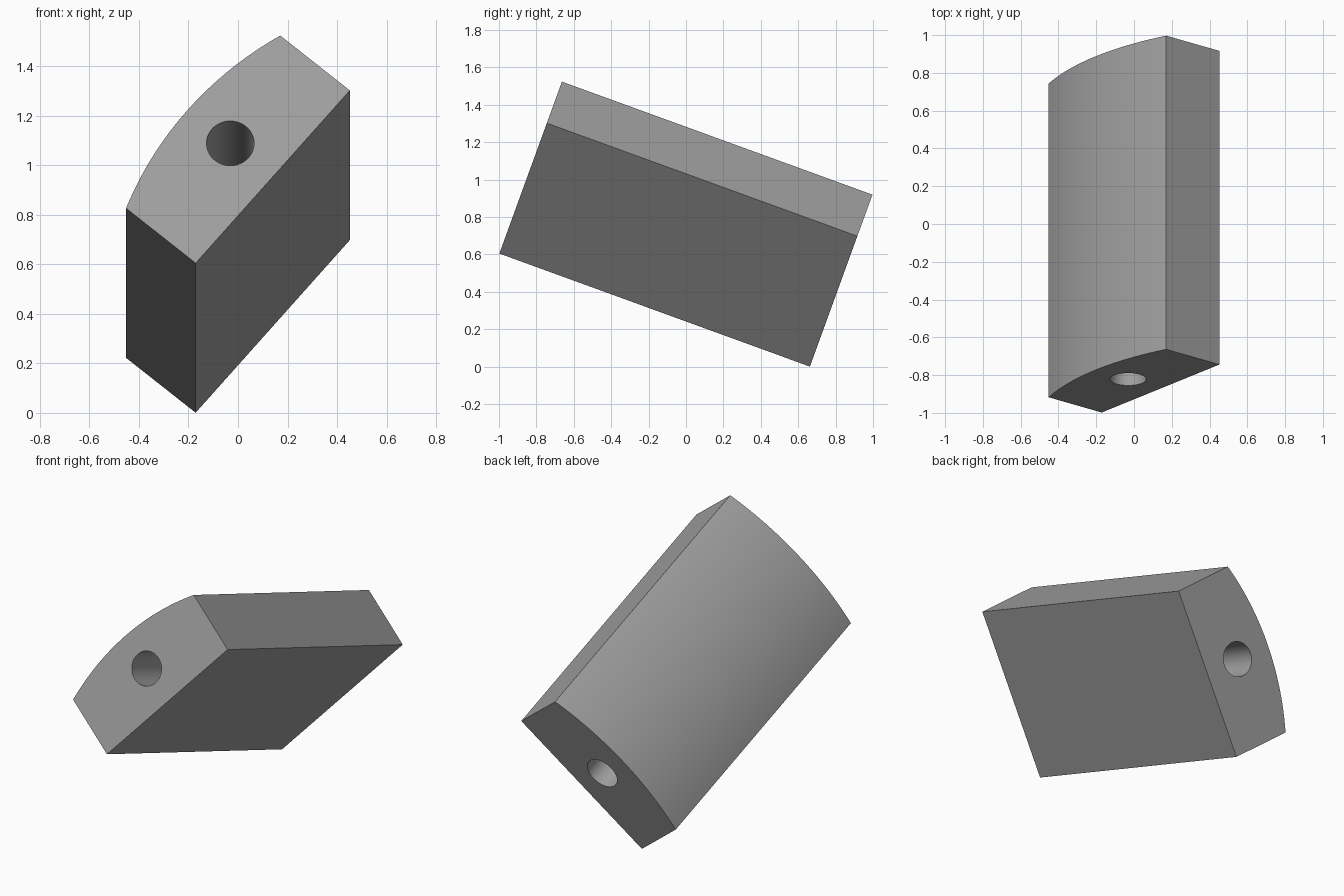
import bpy, bmesh, math
from mathutils import Matrix, Vector

if "Cube" in bpy.data.objects:
    bpy.data.objects.remove(bpy.data.objects["Cube"])

WIDTH, SIDE, SAG, LENGTH = 0.969, 0.367, 0.081, 1.767
HOLE_R = 0.096

# Placement: long axis tips 20 degrees, profile rolls 50 degrees about it
tilt, roll = math.radians(20), math.radians(50)
u = Vector((1, 0, 0))
v = Vector((0, math.sin(tilt), math.cos(tilt)))
s = u * math.cos(roll) + v * math.sin(roll)
t = -u * math.sin(roll) + v * math.cos(roll)
axis = s.cross(t)
corner = Vector((-0.171, -0.998, 0.605))      # lower front corner
place = Matrix((s, t, axis)).transposed().to_4x4()
place.translation = corner - axis * LENGTH


def prism(name, outline, z0, z1):
    """Extrude a closed outline along local z."""
    bm = bmesh.new()
    base = bm.faces.new([bm.verts.new((x, y, z0)) for x, y in outline])
    new = bmesh.ops.extrude_face_region(bm, geom=[base])["geom"]
    bmesh.ops.translate(bm, vec=(0, 0, z1 - z0),
                        verts=[e for e in new if isinstance(e, bmesh.types.BMVert)])
    bmesh.ops.recalc_face_normals(bm, faces=bm.faces)
    mesh = bpy.data.meshes.new(name)
    bm.to_mesh(mesh)
    bm.free()
    obj = bpy.data.objects.new(name, mesh)
    bpy.context.collection.objects.link(obj)
    obj.matrix_world = place
    return obj


grey = bpy.data.materials.new("plain_grey")
grey.diffuse_color = (0.35, 0.35, 0.35, 1)
grey.use_nodes = True
grey.node_tree.nodes["Principled BSDF"].inputs["Base Color"].default_value = grey.diffuse_color

# Block: rectangle with a shallow arc for its top edge
radius = ((WIDTH / 2) ** 2 + SAG ** 2) / (2 * SAG)
half = math.asin(WIDTH / 2 / radius)
cy = SIDE + SAG - radius
SEG = 40
outline = [(0, 0), (WIDTH, 0)]
for i in range(SEG + 1):
    a = half - 2 * half * i / SEG
    outline.append((WIDTH / 2 + radius * math.sin(a), cy + radius * math.cos(a)))
block = prism("curved_block", outline, 0, LENGTH)
block.data.materials.append(grey)

# Bore: round hole through the full length
hole = [(WIDTH / 2 + HOLE_R * math.cos(2 * math.pi * i / 64),
         (SIDE + SAG) / 2 + HOLE_R * math.sin(2 * math.pi * i / 64)) for i in range(64)]
cutter = prism("bore_cutter", hole, -0.1, LENGTH + 0.1)
cutter.data.materials.append(grey)
cutter.hide_render = True

mod = block.modifiers.new("bore", 'BOOLEAN')
mod.operation = 'DIFFERENCE'
mod.solver = 'EXACT'
mod.object = cutter
bpy.context.view_layer.objects.active = block
block.select_set(True)
bpy.ops.object.modifier_apply(modifier=mod.name)
bpy.data.objects.remove(cutter)

# Smooth the arc and bore, keep the corners crisp
bpy.ops.object.shade_smooth_by_angle(angle=math.radians(25))
